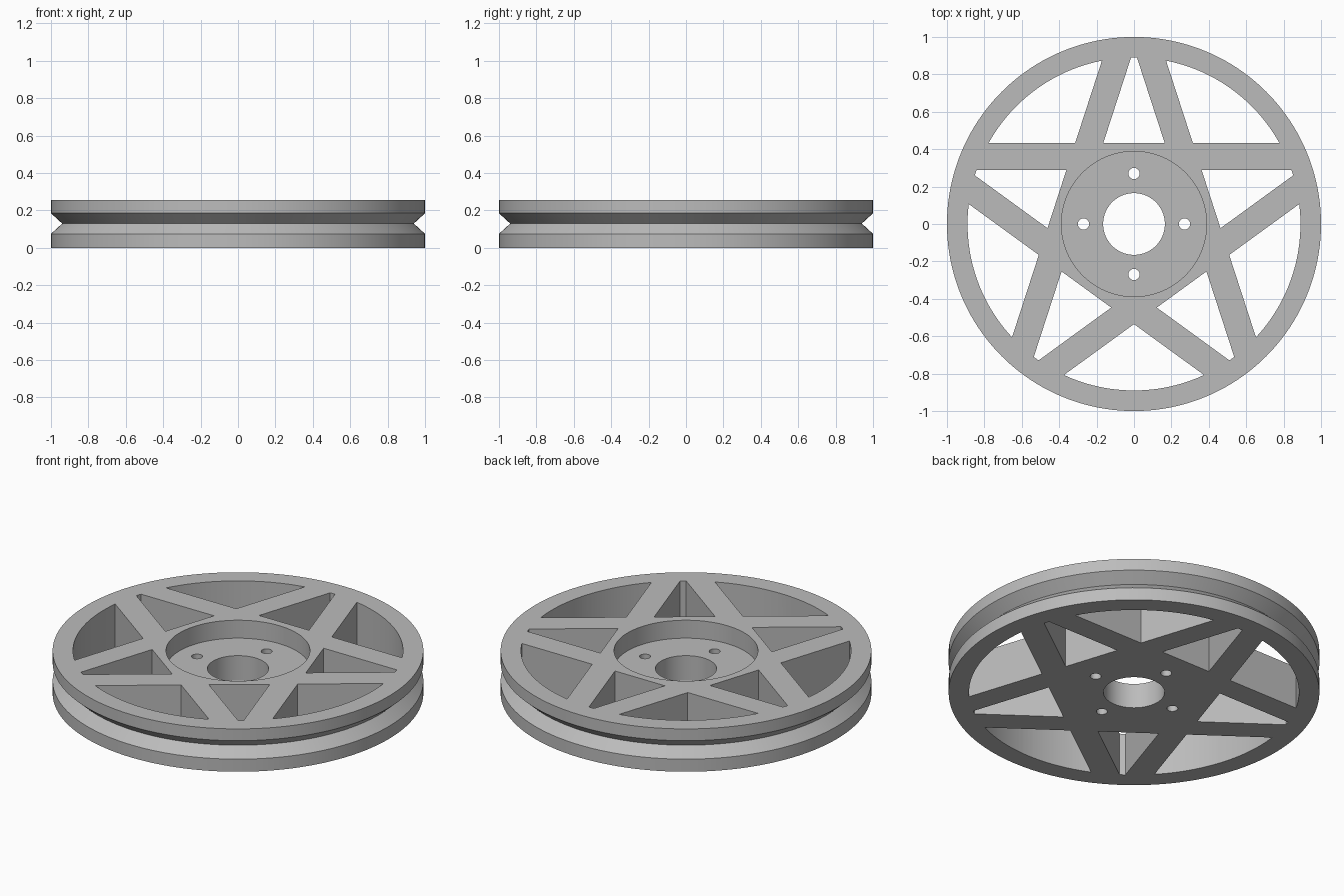
import bpy, bmesh
from math import pi, sin, cos, acos, radians, tau

HEIGHT, RIM_IN = 0.255, 0.89
BAR_IN, BAR_OUT = 0.29, 0.433      # distance of the star bars' edges from the axis
SEGMENTS = 160

cube = bpy.data.objects.get("Cube")
if cube:
    bpy.data.objects.remove(cube, do_unlink=True)

grey = bpy.data.materials.new("light_grey")
grey.use_nodes = True
colour = (0.5, 0.5, 0.5, 1)
grey.diffuse_color = colour
grey.node_tree.nodes["Principled BSDF"].inputs["Base Color"].default_value = colour


def make_object(name, bm):
    bmesh.ops.recalc_face_normals(bm, faces=bm.faces)
    mesh = bpy.data.meshes.new(name)
    bm.to_mesh(mesh)
    bm.free()
    mesh.materials.append(grey)
    obj = bpy.data.objects.new(name, mesh)
    bpy.context.collection.objects.link(obj)
    return obj


def polar(r, a):
    return r * cos(a), r * sin(a)


def add_prism(bm, outline, z0=-0.1, z1=HEIGHT + 0.1):
    """Extrude a closed outline straight up."""
    low = [bm.verts.new((x, y, z0)) for x, y in outline]
    high = [bm.verts.new((x, y, z1)) for x, y in outline]
    bm.faces.new(low[::-1])
    bm.faces.new(high)
    for i in range(len(low)):
        j = (i + 1) % len(low)
        bm.faces.new((low[i], low[j], high[j], high[i]))


def rim_arc(centre, half, steps):
    return [polar(RIM_IN, centre - half + 2 * half * i / steps) for i in range(steps + 1)]


# Wheel: lathed section with V groove, hub recess and bore
section = [(0.165, 0), (1, 0), (1, 0.075), (0.94, 0.13), (1, 0.185), (1, HEIGHT),
           (0.388, HEIGHT), (0.388, 0.148), (0.165, 0.148)]
bm = bmesh.new()
rings = [[bm.verts.new((*polar(r, tau * i / SEGMENTS), z)) for r, z in section]
         for i in range(SEGMENTS)]
for i, ring in enumerate(rings):
    following = rings[(i + 1) % SEGMENTS]
    for j in range(len(section)):
        k = (j + 1) % len(section)
        bm.faces.new((ring[j], following[j], following[k], ring[k]))
wheel = make_object("spoked_wheel", bm)

# Cutters: pockets between the star bars, and bolt holes
bm = bmesh.new()
wedge_half = acos(BAR_OUT / RIM_IN) - radians(36)
tip_half = radians(72) - acos(BAR_IN / RIM_IN)
base_half = (BAR_IN - BAR_OUT * sin(radians(18))) / cos(radians(18))
for n in range(5):
    wedge = -pi / 2 + tau * n / 5
    add_prism(bm, [polar(BAR_OUT / cos(radians(36)), wedge)] + rim_arc(wedge, wedge_half, 24))
    point = pi / 2 + tau * n / 5
    c, s = cos(point), sin(point)
    base = [(BAR_OUT * c - w * s, BAR_OUT * s + w * c) for w in (base_half, -base_half)]
    add_prism(bm, base + rim_arc(point, tip_half, 2))
for n in range(4):
    x, y = polar(0.27, n * pi / 2)
    add_prism(bm, [(x + 0.03 * cos(tau * i / 32), y + 0.03 * sin(tau * i / 32))
                   for i in range(32)])
cutter = make_object("pocket_cutter", bm)
cutter.hide_render = True

# Cut the wheel and remove the helper
cut = wheel.modifiers.new("pockets", 'BOOLEAN')
cut.operation = 'DIFFERENCE'
cut.solver = 'EXACT'
cut.object = cutter
bpy.ops.object.select_all(action='DESELECT')
wheel.select_set(True)
bpy.context.view_layer.objects.active = wheel
bpy.ops.object.modifier_apply(modifier=cut.name)
bpy.data.objects.remove(cutter, do_unlink=True)
bpy.ops.object.shade_smooth_by_angle(angle=radians(25))
